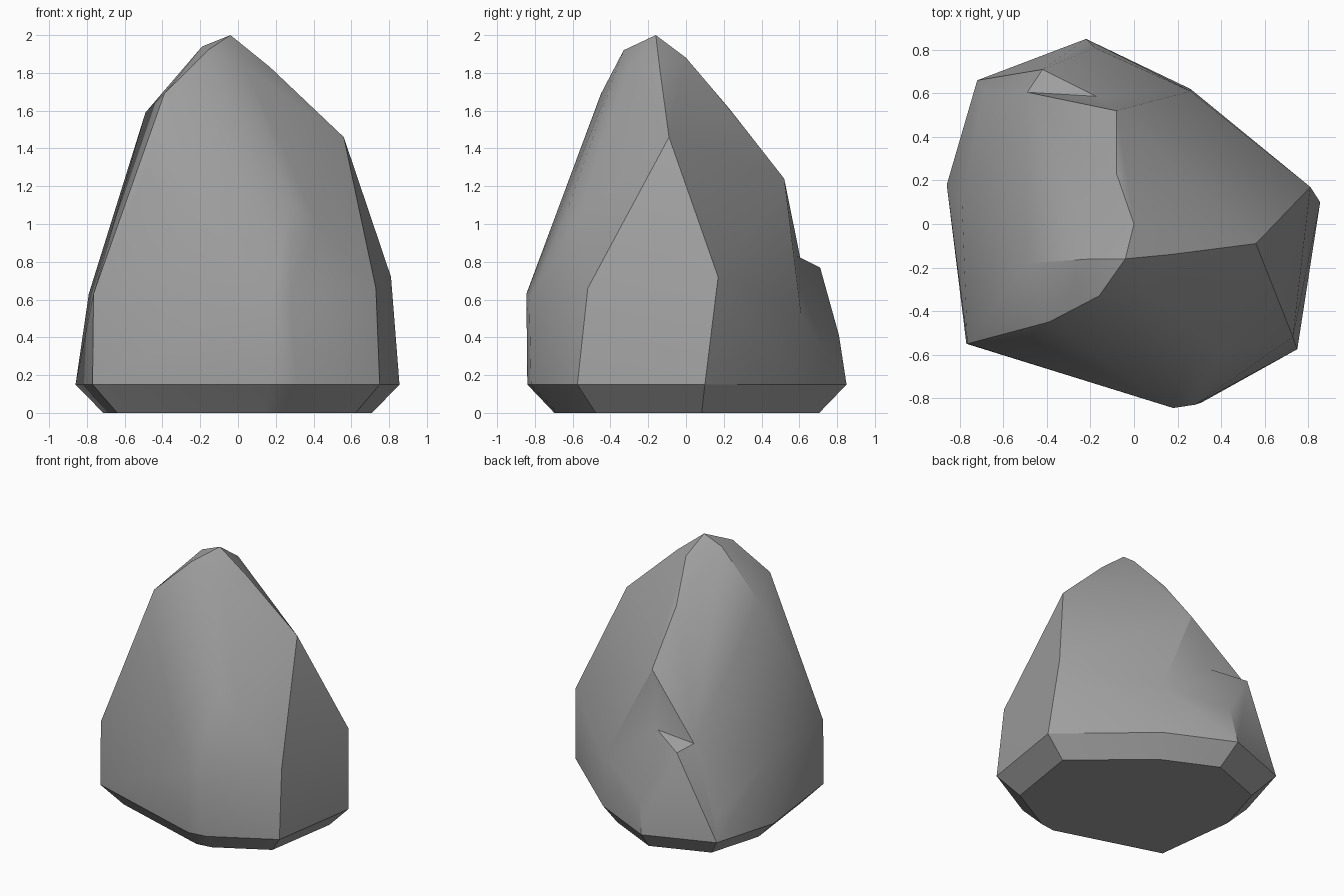
import bpy
import bmesh
import math

default_cube = bpy.data.objects.get("Cube")
if default_cube:
    bpy.data.objects.remove(default_cube, do_unlink=True)

# One plain stone colour
stone = bpy.data.materials.new("grey_stone")
stone.use_nodes = True
colour = (0.35, 0.35, 0.35, 1)
stone.diffuse_color = colour
stone.node_tree.nodes["Principled BSDF"].inputs["Base Color"].default_value = colour

FOOT_HEIGHT = 0.15
FOOT_SCALE = 0.83


def foot(outline):
    """Vertical rim and the tapered underside below it."""
    rim = [(x, y, FOOT_HEIGHT) for x, y in outline]
    sole = [(x * FOOT_SCALE, y * FOOT_SCALE, 0) for x, y in outline]
    return rim + sole


def chiselled_block(name, points):
    """A faceted block wrapped tightly around its corner points."""
    bm = bmesh.new()
    for point in points:
        bm.verts.new(point)
    hull = bmesh.ops.convex_hull(bm, input=bm.verts)
    unused = {v for v in hull["geom_interior"] + hull["geom_unused"]
              if isinstance(v, bmesh.types.BMVert)}
    bmesh.ops.delete(bm, geom=list(unused), context="VERTS")
    bmesh.ops.recalc_face_normals(bm, faces=bm.faces)
    mesh = bpy.data.meshes.new(name)
    bm.to_mesh(mesh)
    bm.free()
    mesh.materials.append(stone)
    block = bpy.data.objects.new(name, mesh)
    bpy.context.collection.objects.link(block)
    return block


# Corners shared by the boulder and its rear ledge
back_left_rim, back_right_rim = (0.26, 0.62), (-0.72, 0.66)
shared = [(0.26, 0.61, 0.52), (-0.69, 0.62, 0.3),
          (-0.49, 0.605, 0.82), (-0.1, 0.55, 0.85)]

# Main boulder: foot, shoulders, then peak and rear ridge
boulder_foot = foot([(-0.77, -0.55), (0.17, -0.84), (0.31, -0.82), (0.75, -0.575),
                     (0.855, 0.1), back_left_rim, back_right_rim, (-0.86, 0.18)])
shoulders = [(-0.765, -0.55, 0.63), (0.18, -0.845, 0.63), (0.28, -0.83, 0.6),
             (0.73, -0.52, 0.66), (0.81, 0.17, 0.72), (-0.79, 0.1, 0.63)]
crown = [(-0.49, -0.52, 1.28), (0.28, -0.62, 1.1), (0.41, -0.58, 1.02),
         (0.56, -0.09, 1.46), (-0.49, -0.18, 1.59), (-0.39, -0.45, 1.69),
         (0.04, -0.3, 1.83), (-0.16, -0.33, 1.92), (-0.04, -0.16, 2),
         (-0.19, -0.16, 1.94), (0.17, -0.14, 1.83), (0, 0, 1.88),
         (-0.08, 0.23, 1.61), (-0.08, 0.52, 1.24)]
boulder = chiselled_block("boulder", boulder_foot + shoulders + crown + shared)

# Rear ledge below the notch
ledge_foot = foot([back_left_rim, (-0.22, 0.85), back_right_rim])
ledge_top = [(-0.18, 0.81, 0.41), (-0.42, 0.71, 0.77)]
core = [(0, 0, 0.05), (0, 0, 0.6)]
ledge = chiselled_block("rear_ledge", ledge_foot + ledge_top + shared + core)

# Fuse the ledge into the boulder
union = boulder.modifiers.new("fuse_ledge", "BOOLEAN")
union.operation = "UNION"
union.solver = "EXACT"
union.object = ledge
bpy.context.view_layer.objects.active = boulder
bpy.ops.object.select_all(action="DESELECT")
boulder.select_set(True)
bpy.ops.object.modifier_apply(modifier=union.name)
bpy.data.objects.remove(ledge, do_unlink=True)

# Soft facets with crisp main edges
bpy.ops.object.shade_smooth_by_angle(angle=math.radians(30))
